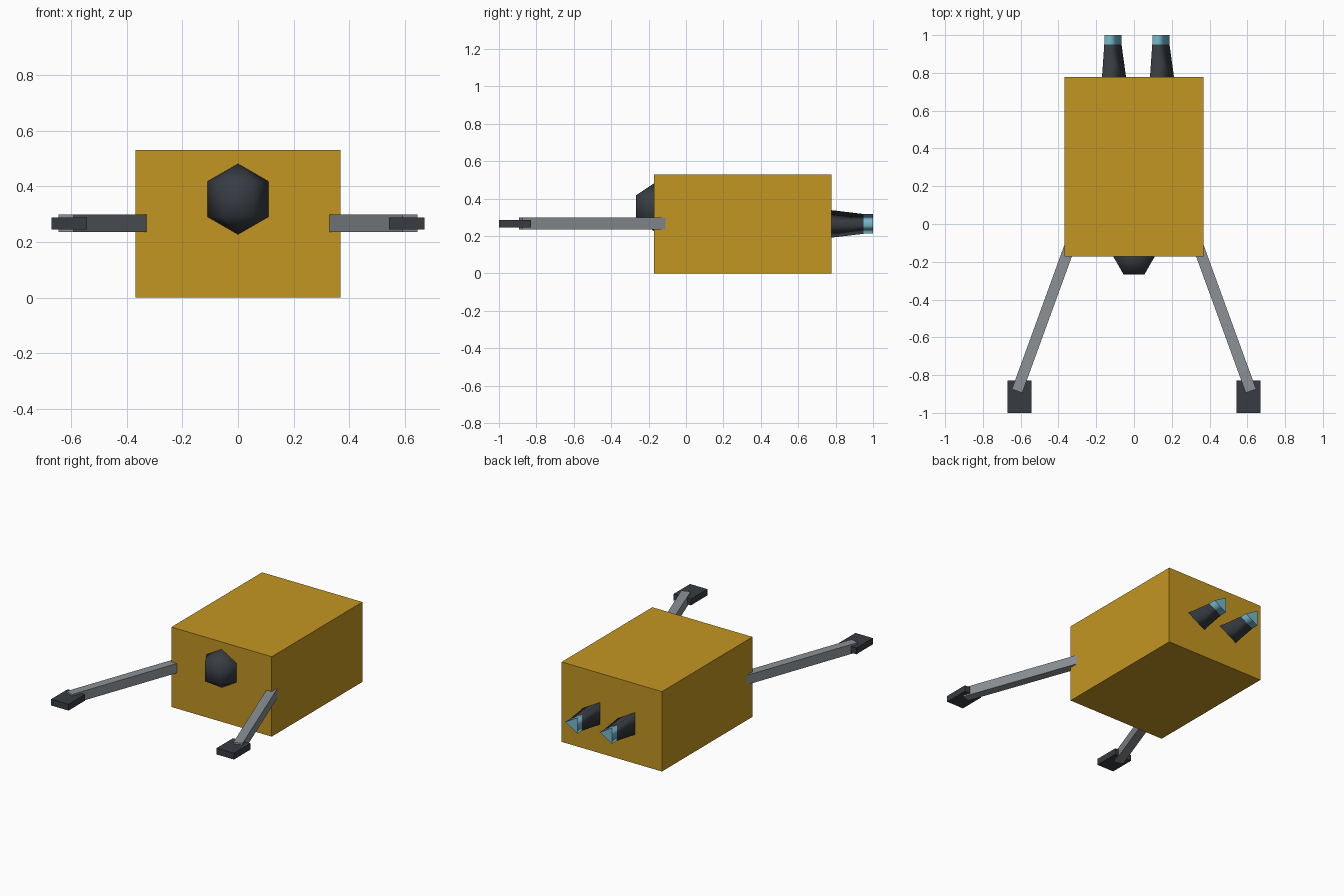
import bpy, bmesh, math
from mathutils import Matrix, Vector

default = bpy.data.objects.get("Cube")
if default:
    bpy.data.objects.remove(default, do_unlink=True)


def material(name, rgb):
    m = bpy.data.materials.new(name)
    m.use_nodes = True
    m.diffuse_color = (*rgb, 1)
    m.node_tree.nodes["Principled BSDF"].inputs["Base Color"].default_value = (*rgb, 1)
    return m


GOLD = material("gold foil", (0.55, 0.305, 0.016))
GREY = material("grey metal", (0.26, 0.285, 0.305))
DARK = material("dark metal", (0.039, 0.046, 0.055))
BLUE = material("pale blue glow", (0.18, 0.48, 0.61))


def finish(name, bm, mat, smooth=False):
    bmesh.ops.recalc_face_normals(bm, faces=bm.faces)
    mesh = bpy.data.meshes.new(name)
    bm.to_mesh(mesh)
    bm.free()
    mesh.materials.append(mat)
    for p in mesh.polygons:
        p.use_smooth = smooth and len(p.vertices) == 4 or smooth == "all"
    obj = bpy.data.objects.new(name, mesh)
    bpy.context.collection.objects.link(obj)
    return obj


def box(name, centre, size, mat, turn=0):
    bm = bmesh.new()
    bmesh.ops.create_cube(bm, size=1, matrix=Matrix.Translation(centre)
                          @ Matrix.Rotation(turn, 4, 'Z') @ Matrix.Diagonal((*size, 1)))
    return finish(name, bm, mat)


def prism(name, x, z, y0, y1, r0, r1, mat):
    """Three-sided tapered nozzle along y, one corner towards +x."""
    bm = bmesh.new()
    rings = []
    for y, r in ((y0, r0), (y1, r1)):
        angles = [math.tau * i / 3 for i in range(3)]
        rings.append([bm.verts.new((x + r * math.cos(a), y, z + r * math.sin(a))) for a in angles])
        bm.faces.new(rings[-1])
    for i in range(3):
        j = (i + 1) % 3
        bm.faces.new((rings[0][i], rings[0][j], rings[1][j], rings[1][i]))
    return finish(name, bm, mat, smooth=True)


# Body
box("body", (0, 0.303, 0.265), (0.736, 0.95, 0.53), GOLD)

# Six-sided sensor ball, half sunk into the front
bm = bmesh.new()
R, centre = 0.127, Vector((0, -0.172, 0.354))
top, bottom = [bm.verts.new(centre + Vector((0, 0, s * R))) for s in (1, -1)]
upper, lower = [[bm.verts.new(centre + R * Vector((math.cos(math.pi / 3 * i) * math.cos(math.pi / 6),
                                                   math.sin(math.pi / 3 * i) * math.cos(math.pi / 6),
                                                   s / 2))) for i in range(6)] for s in (1, -1)]
for i in range(6):
    j = (i + 1) % 6
    bm.faces.new((top, upper[i], upper[j]))
    bm.faces.new((upper[i], lower[i], lower[j], upper[j]))
    bm.faces.new((bottom, lower[j], lower[i]))
finish("sensor_ball", bm, DARK, smooth="all")

# Arms, pads and nozzles on both sides
lean = math.radians(20)
for side, s in (("left", 1), ("right", -1)):
    end = Vector((s * 0.619, -0.884, 0.267))
    along = Vector((s * math.sin(lean), -math.cos(lean), 0))
    length = 0.85
    box(side + "_arm", end - along * length / 2, (0.058, length, 0.063), GREY, s * lean)
    box(side + "_pad", (s * 0.607, -0.914, 0.266), (0.127, 0.172, 0.042), DARK)
    prism(side + "_nozzle", s * 0.127, 0.265, 0.74, 0.95, 0.09, 0.061, DARK)
    prism(side + "_nozzle_tip", s * 0.127, 0.265, 0.948, 1.0, 0.0605, 0.0605, BLUE)
